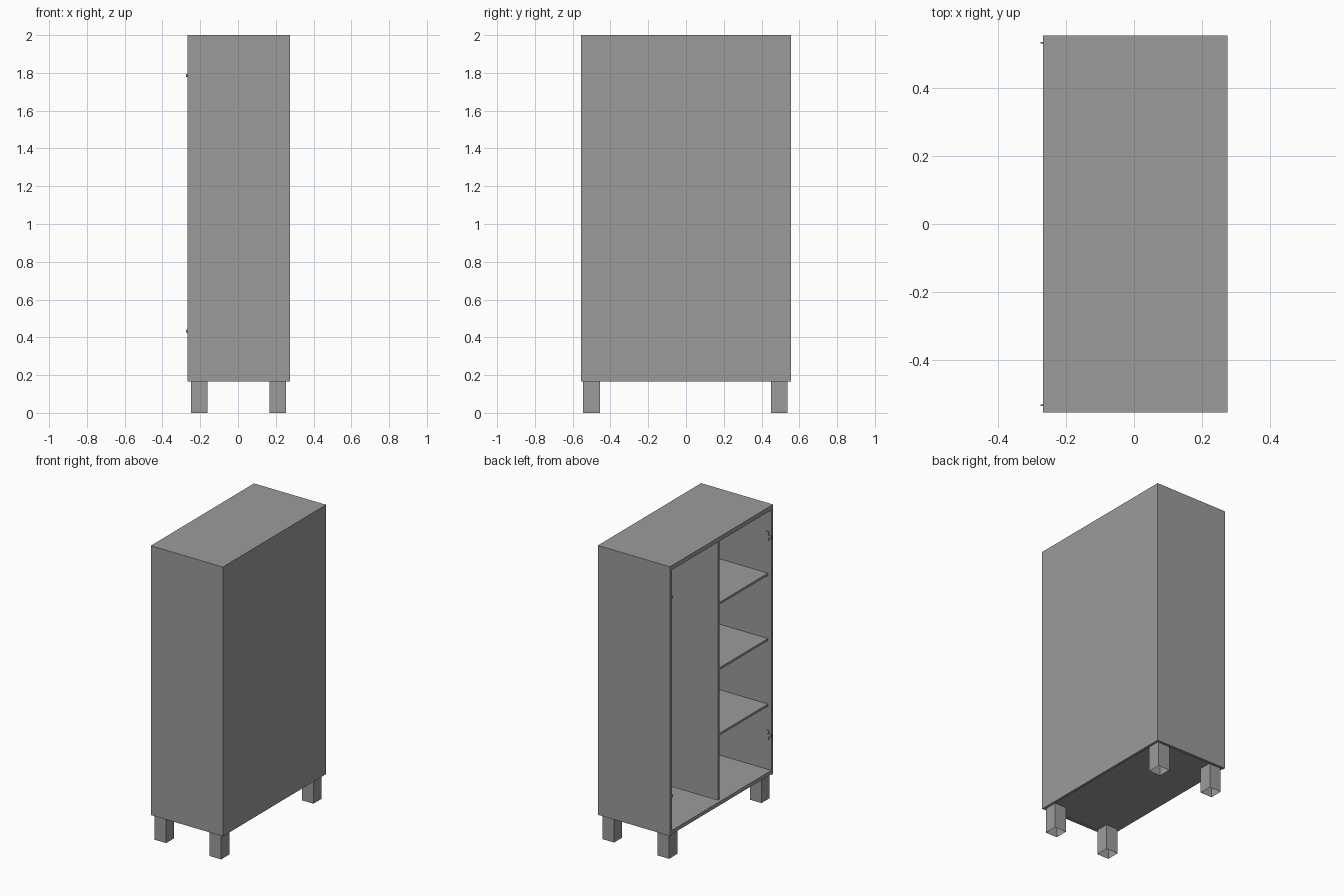
import bpy, bmesh
from mathutils import Vector

if "Cube" in bpy.data.objects:
    bpy.data.objects.remove(bpy.data.objects["Cube"])

X0, X1, Y = -0.268, 0.275, 0.555      # carcass front, back and half width
Z0, Z1 = 0.167, 2.0
T = 0.019                             # panel thickness
BACK = X1 - 0.016                     # inner face of the back

dark = bpy.data.materials.new("dark_grey")
dark.diffuse_color = (0.33, 0.33, 0.33, 1)
dark.use_nodes = True
dark.node_tree.nodes["Principled BSDF"].inputs["Base Color"].default_value = dark.diffuse_color


def box(name, lo, hi, open_ends=False):
    bm = bmesh.new()
    bmesh.ops.create_cube(bm, size=1)
    for v in bm.verts:
        v.co = Vector([lo[i] + (v.co[i] + 0.5) * (hi[i] - lo[i]) for i in range(3)])
    if open_ends:
        bm.normal_update()
        ends = [f for f in bm.faces if abs(f.normal.z) > 0.9]
        bmesh.ops.delete(bm, geom=ends, context='FACES_ONLY')
    me = bpy.data.meshes.new(name)
    bm.to_mesh(me)
    bm.free()
    me.materials.append(dark)
    ob = bpy.data.objects.new(name, me)
    bpy.context.collection.objects.link(ob)
    return ob


# Carcass: sides, top, bottom and closed back; the -x side stays open
floor, ceil = Z0 + 0.03, Z1 - 0.03
box("side_panel_near", (X0, -Y, Z0), (X1, -Y + T, Z1))
box("side_panel_far", (X0, Y - T, Z0), (X1, Y, Z1))
box("top_panel", (X0, -Y + T, ceil), (X1, Y - T, Z1))
box("bottom_panel", (X0, -Y + T, Z0 + 0.005), (BACK, Y - T, floor))
box("back_panel", (BACK, -Y + T, Z0), (X1, Y - T, ceil))

# Centred divider, set back like the shelves in one compartment
inset = X0 + 0.026
box("divider", (X0 + 0.022, -0.009, floor), (BACK, 0.009, ceil))
for i, z in enumerate((0.642, 1.088, 1.533)):
    box(f"shelf_{i + 1}", (inset, -Y + T, z - 0.015), (BACK, -0.009, z))

# Hollow square legs
for cx in (-0.205, 0.21):
    for cy in (-0.5, 0.493):
        h = 0.044
        box("leg", (cx - h, cy - h, 0), (cx + h, cy + h, Z0 + 0.005), open_ends=True)

# Door hinges: mounting plate with a short arm and tip on each side wall
for s in (-1, 1):
    w = s * (Y - T)
    for z in (0.433, 1.786):
        def part(name, xa, xb, d0, d1, hz):
            ya, yb = sorted((w - s * d0, w - s * d1))
            box(name, (xa, ya, z - hz), (xb, yb, z + hz))
        part("hinge_plate", X0 + 0.018, X0 + 0.036, 0, 0.006, 0.032)
        part("hinge_arm", X0 - 0.003, X0 + 0.034, 0.001, 0.007, 0.009)
        part("hinge_tip", X0 - 0.007, X0 - 0.003, 0.001, 0.005, 0.007)
